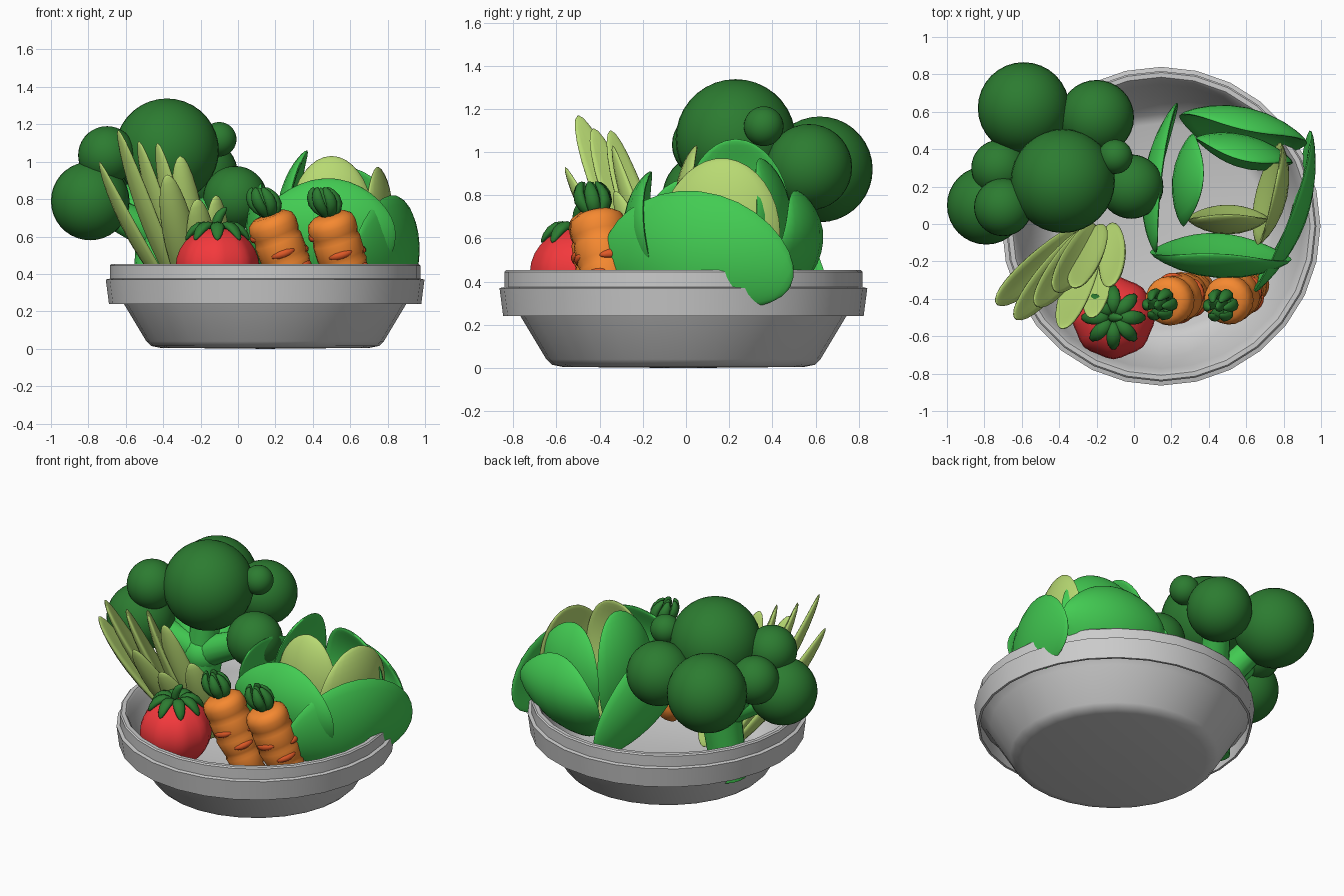
import bpy, bmesh, math
from mathutils import Vector, Matrix

if "Cube" in bpy.data.objects:
    bpy.data.objects.remove(bpy.data.objects["Cube"])

def material(name, r, g, b):
    m = bpy.data.materials.new(name)
    m.diffuse_color = (r, g, b, 1)
    m.use_nodes = True
    m.node_tree.nodes["Principled BSDF"].inputs["Base Color"].default_value = m.diffuse_color
    return m

DARK = material("dark_green", .025, .2, .03)
GREEN = material("leaf_green", .055, .6, .085)
PALE = material("pale_green", .48, .7, .17)
RED = material("red", .9, .04, .045)
ORANGE = material("orange", .92, .25, .03)
MARK = material("dark_orange", .75, .1, .02)

def finish(bm, name, mat=None, angle=50):
    bmesh.ops.recalc_face_normals(bm, faces=bm.faces)
    me = bpy.data.meshes.new(name)
    bm.to_mesh(me)
    bm.free()
    ob = bpy.data.objects.new(name, me)
    bpy.context.collection.objects.link(ob)
    if mat:
        me.materials.append(mat)
    bpy.ops.object.select_all(action='DESELECT')
    ob.select_set(True)
    bpy.context.view_layer.objects.active = ob
    bpy.ops.object.shade_smooth_by_angle(angle=math.radians(angle))
    return ob

def loft(bm, rings):
    """Skin a list of point rings and cap both ends."""
    vs = [[bm.verts.new(p) for p in r] for r in rings]
    n = len(vs[0])
    for a, b in zip(vs, vs[1:]):
        for i in range(n):
            bm.faces.new((a[i], a[(i + 1) % n], b[(i + 1) % n], b[i]))
    bm.faces.new(vs[0])
    bm.faces.new(vs[-1])

def lathe(name, profile, segs, mat, matrix, lobes=0, angle=50):
    bm = bmesh.new()
    rings = []
    for r, z in profile:
        ring = []
        for i in range(segs):
            a = math.tau * i / segs
            q = r * (1 + .025 * math.cos(lobes * a)) if lobes else r
            ring.append(matrix @ Vector((q * math.cos(a), q * math.sin(a), z)))
        rings.append(ring)
    loft(bm, rings)
    return finish(bm, name, mat, angle)

def leaf(name, p0, pm, p1, half, thick, out, cup, mat, n=14, rows=14):
    """Closed lens-shaped blade along a curve, cupped away from 'out'."""
    p0, pm, p1, out = map(Vector, (p0, pm, p1, out))
    c = 2 * pm - (p0 + p1) / 2
    bm = bmesh.new()
    rings = []
    for k in range(rows + 1):
        th = .03 + (math.pi - .06) * k / rows
        v, w = (1 - math.cos(th)) / 2, math.sin(th)
        p = p0 * (1 - v) ** 2 + c * 2 * v * (1 - v) + p1 * v * v
        t = ((c - p0) * (1 - v) + (p1 - c) * v).normalized()
        side = t.cross(out).normalized()
        nor = side.cross(t)
        ring = []
        for i in range(n):
            a = math.tau * i / n
            u = math.cos(a) * w
            ring.append(p + side * half * u + nor * (thick * w * math.sin(a) - cup * u * u))
        rings.append(ring)
    loft(bm, rings)
    return finish(bm, name, mat, 80)

def ball(name, co, r, mat):
    bm = bmesh.new()
    bmesh.ops.create_uvsphere(bm, u_segments=32, v_segments=18, radius=r,
                              matrix=Matrix.Translation(co))
    return finish(bm, name, mat)

def axis_matrix(a, b):
    d = Vector(b) - Vector(a)
    return Matrix.Translation(a) @ d.to_track_quat('Z', 'Y').to_matrix().to_4x4(), d.length

def rod(name, a, b, r0, r1, mat):
    m, length = axis_matrix(a, b)
    return lathe(name, [(r0, 0), (r1, length)], 16, mat, m)

# bowl with a hanging rim
lathe("bowl", [(.05, 0), (.56, .005), (.61, .015), (.635, .04), (.755, .24), (.8, .315),
               (.825, .33), (.82, .24), (.835, .24),
               (.852, .37), (.83, .375), (.83, .445), (.822, .453), (.797, .453), (.785, .44),
               (.76, .37), (.7, .24), (.6, .09), (.55, .07), (.05, .07)],
      28, None, Matrix.Translation((.145, -.012, 0)), angle=35)

# broccoli
crowns = [(-.38, .23, 1.06, .278), (-.59, .62, .92, .245), (-.2, .57, .93, .2),
          (-.79, .1, .79, .21), (-.7, .09, 1.035, .155), (-.72, .3, .92, .15),
          (-.015, .2, .805, .172), (-.1, .36, 1.12, .092)]
fork = (-.42, .23, .6)
rod("broccoli_stalk", (-.46, .19, .17), fork, .11, .125, GREEN)
ball("broccoli_fork", fork, .13, GREEN)
for i, (x, y, z, r) in enumerate(crowns):
    ball(f"broccoli_crown_{i}", (x, y, z), r, DARK)
    if i not in (4, 7):
        rod(f"broccoli_branch_{i}", fork, (x, y, z), .1, .075, GREEN)

# chicory leaves
tips = [(-.74, -.42, 1.0), (-.64, -.5, 1.17), (-.53, -.43, 1.11), (-.43, -.35, 1.1),
        (-.38, -.56, .93), (-.31, -.34, 1.03), (-.22, -.5, .8), (-.12, -.33, .82)]
for i, tip in enumerate(tips):
    tip = Vector(tip)
    base = Vector((-.2, -.02, .2)) + Vector((tip.x + .4, tip.y + .42, 0)) * .25
    turn = .3 if tip.x - tip.y > -.05 else -.3
    out = Vector((tip.x + .3, tip.y + .12, -.25)).normalized() + Vector((turn, -turn, 0))
    bow = Vector((tip.x + .3, tip.y + .12, -.25)).normalized() * .05
    leaf(f"chicory_leaf_{i}", base, (base + tip) / 2 + bow, tip, .088, .03, out, .03, PALE)

# lettuce leaves: base, middle, tip, half width, outward direction, cup
lettuce = [
    ("front", (.45, -.05, .25), (.46, -.25, .6), (.46, -.16, .91), .38, (-.05, -1, 0), .08, GREEN),
    ("right", (.93, .48, .37), (.885, .02, .54), (.62, -.37, .46), .28, (1, -.37, 0), .05, GREEN),
    ("back", (.55, .35, .25), (.6, .58, .54), (.6, .5, .82), .35, (.22, 1, 0), .08, GREEN),
    ("left", (.23, .62, .3), (.085, .24, .6), (.12, -.15, .76), .24, (-1, .2, 0), .05, GREEN),
    ("inner_left", (.32, .22, .25), (.24, .24, .7), (.37, .23, 1.06), .25, (-1, .1, 0), .05, GREEN),
    ("inner_back", (.58, .3, .25), (.6, .44, .65), (.58, .34, .97), .27, (.25, 1, 0), .05, GREEN),
    ("heart_front", (.5, .1, .22), (.5, -.02, .68), (.5, .05, 1.03), .22, (0, -1, 0), .05, PALE),
    ("heart_right", (.65, .15, .2), (.78, .15, .62), (.74, .14, .97), .28, (1, -.22, 0), .06, PALE)]
for n, p0, pm, p1, half, out, cup, mat in lettuce:
    leaf("lettuce_leaf_" + n, p0, pm, p1, half, .035, out, cup, mat, 20, 18)

# tomato with calyx and stem
tc = Vector((-.11, -.5, .44))
prof = [(max(.01, .218 * math.sin(math.pi * k / 14)), -.21 * math.cos(math.pi * k / 14))
        for k in range(15)]
lathe("tomato", prof, 32, RED, Matrix.Translation(tc), lobes=8, angle=80)
for i in range(8):
    a = math.tau * i / 8
    d = Vector((math.cos(a), math.sin(a), 0))
    z = Vector((0, 0, 1))
    leaf(f"tomato_sepal_{i}", tc + d * .02 + z * .2, tc + d * .1 + z * .215,
         tc + d * .17 + z * .14, .038, .022, z, 0, DARK, 8, 8)
leaf("tomato_stem", tc + Vector((0, 0, .18)), tc + Vector((0, 0, .25)),
     tc + Vector((.05, 0, .315)), .026, .026, (0, 1, 0), 0, DARK, 8, 8)

# carrots with grooves, marks and greens
for c, (top, tail) in enumerate([((.165, -.42, .715), (.38, -.34, .13)),
                                 ((.485, -.42, .715), (.66, -.3, .13))]):
    m, length = axis_matrix(tail, top)
    prof = [(.03, 0), (.06, .015)]
    for k in range(1, 5):
        z = length * k / 5
        r = .08 + .05 * min(1, k / 3)
        prof += [(r, z - .02), (r - .007, z), (r, z + .02)]
    prof += [(.132, length - .06), (.122, length - .025), (.09, length - .003), (.02, length)]
    lathe(f"carrot_{c}", prof, 20, ORANGE, m, angle=80)
    # short raised marks wrapped around the body
    for j, (ang, f) in enumerate([(0, .67), (1.9, .62), (-1.6, .85), (.9, .5), (3.3, .75)]):
        R = .125 if f > .55 else .12
        front = math.atan2(*(m.to_3x3().inverted() @ Vector((0, -1, 0))).yx)
        pts = [m @ Vector((R * math.cos(front + ang + s), R * math.sin(front + ang + s), length * f))
               for s in (-.55, 0, .55)]
        out = pts[1] - m @ Vector((0, 0, length * f))
        leaf(f"carrot_{c}_mark_{j}", *pts, .022, .016, out, 0, MARK, 8, 8)
    # greens
    up = (Vector(top) - Vector(tail)).normalized()
    root = Vector(top) - up * .02
    for j in range(7):
        a = math.tau * j / 6
        d = Vector((math.cos(a), math.sin(a), 0)) if j < 6 else Vector((.01, 0, 0))
        leaf(f"carrot_{c}_green_{j}", root, root + d * .068 + up * .085,
             root + d * .035 + up * .178, .034, .024, d, 0, DARK, 8, 8)
